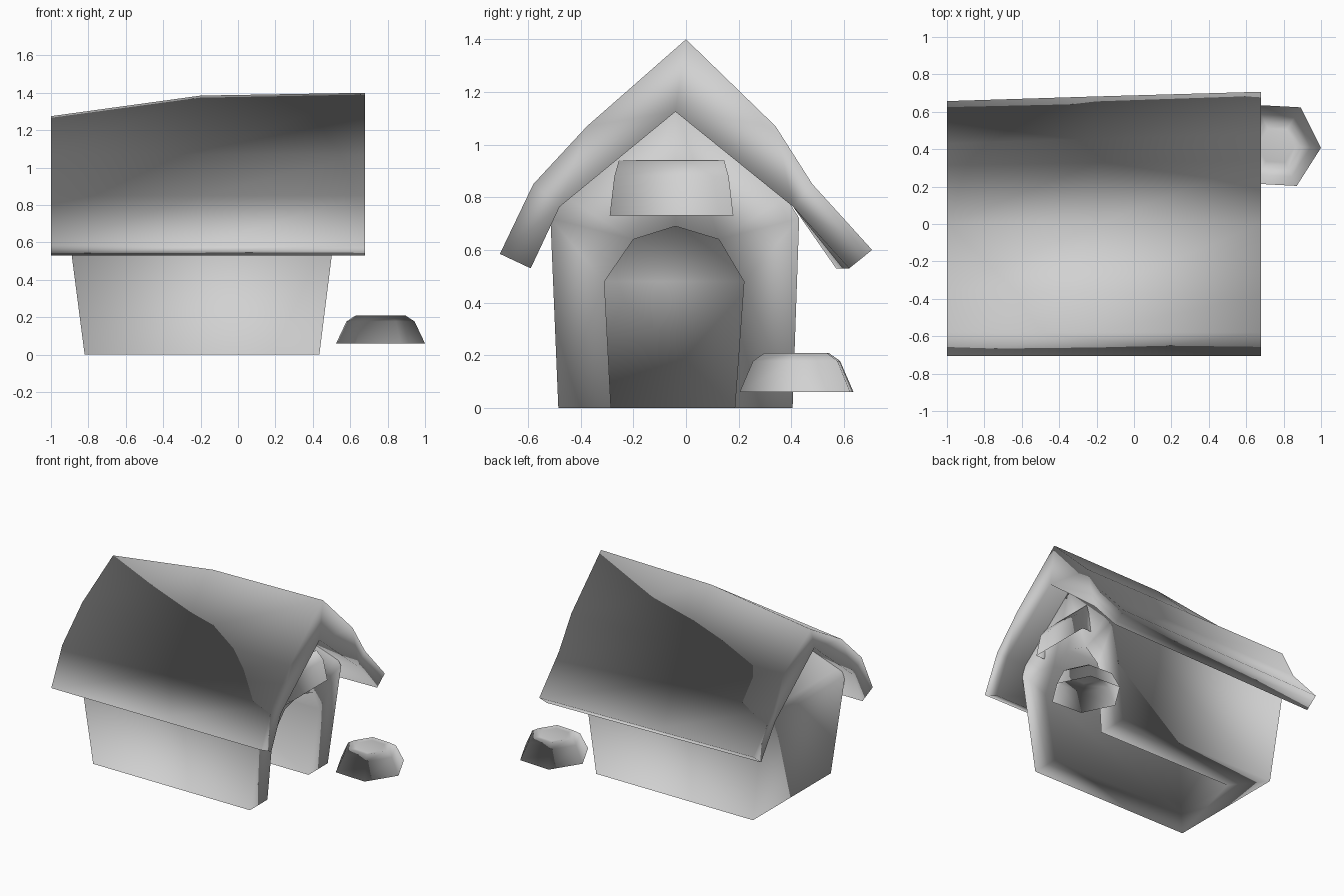
import bpy
import bmesh
import math

if "Cube" in bpy.data.objects:
    bpy.data.objects.remove(bpy.data.objects["Cube"], do_unlink=True)

clay = bpy.data.materials.new("light_grey")
clay.use_nodes = True
GREY = (0.64, 0.64, 0.64, 1)
clay.diffuse_color = GREY
clay.node_tree.nodes["Principled BSDF"].inputs["Base Color"].default_value = GREY


def loft(name, rings, close_start=True, end_caps=None):
    """Skin matching closed rings, then smooth with normals mirrored in y.

    end_caps lists the last ring's cap faces by index; one cap by default.
    """
    bm = bmesh.new()
    loops = [[bm.verts.new(p) for p in ring] for ring in rings]
    count = len(loops[0])
    for a, b in zip(loops, loops[1:]):
        for i in range(count):
            j = (i + 1) % count
            bm.faces.new((a[i], a[j], b[j], b[i]))
    if close_start:
        bm.faces.new(loops[0])
    for cap in end_caps or [range(count)]:
        bm.faces.new([loops[-1][i] for i in cap])
    bmesh.ops.recalc_face_normals(bm, faces=bm.faces[:])
    bmesh.ops.triangulate(bm, faces=[f for f in bm.faces if len(f.verts) > 4])
    mesh = bpy.data.meshes.new(name)
    bm.to_mesh(mesh)
    bm.free()
    mesh.materials.append(clay)
    mesh.shade_smooth()
    mesh.normals_split_custom_set_from_vertices(
        [(v.normal.x, -v.normal.y, v.normal.z) for v in mesh.vertices])
    obj = bpy.data.objects.new(name, mesh)
    bpy.context.collection.objects.link(obj)
    return obj


# House body: gabled block with leaning ends; the arched room is a deep
# notch in its outline, open at the front and underneath
gable = [(-0.485, 0), (-0.515, 0.72), (-0.46, 0.80), (-0.04, 1.15),
         (0.38, 0.80), (0.43, 0.72), (0.405, 0)]
arch = [(0.185, 0), (0.22, 0.48), (0.125, 0.64), (-0.04, 0.69),
        (-0.20, 0.64), (-0.31, 0.48), (-0.285, 0)]


def end_wall(outline, base, lean):
    return [(base + lean * min(z, 0.72), y, z) for y, z in outline]


front_end = end_wall(gable + arch, 0.435, 0.125)
back_end = end_wall(gable, -0.82, -0.13) + end_wall(arch, -0.64, 0)
loft("house_body", [front_end, back_end],
     end_caps=[range(7), range(7, 14), (0, 6, 7, 13)])


# Sagging roof: thick bent profile with a ridge that drops to the back
def roof_section(x, ridge, shift):
    outer = [(-0.707, 0.585), (-0.58, 0.85), (-0.376 + shift / 2, 1.07), (0, ridge),
             (0.34 - shift / 2, 1.07), (0.48 - shift, 0.85), (0.707 - shift, 0.60)]
    inner = [(0.62 - shift, 0.53), (0.407, 0.764), (-0.04, 1.125),
             (-0.48, 0.764), (-0.59, 0.53)]
    return [(x, y, z) for y, z in outer + inner]


loft("roof", [roof_section(-1.0, 1.275, 0.05),
              roof_section(-0.2, 1.385, 0.025),
              roof_section(0.68, 1.40, 0)])


# Slanted hood over the doorway, open underneath
def hood_ring(z, front, left, right):
    return [(0.45, left, z), (front, left, z), (front, right, z), (0.45, right, z)]


loft("door_hood", [hood_ring(0.73, 0.59, -0.29, 0.18),
                   hood_ring(0.88, 0.57, -0.272, 0.162),
                   hood_ring(0.94, 0.53, -0.255, 0.145)], close_start=False)


# Six-sided upturned food bowl, open underneath, with a nearly flat top
def bowl_ring(radius, z):
    return [(0.762 + radius * math.cos(a), 0.42 + radius * 1.02 * math.sin(a), z)
            for a in (math.radians(60 * i - 3) for i in range(6))]


loft("food_bowl", [bowl_ring(r, z) for r, z in (
    (0.238, 0.06), (0.182, 0.178), (0.135, 0.208), (0.10, 0.202))],
    close_start=False)
